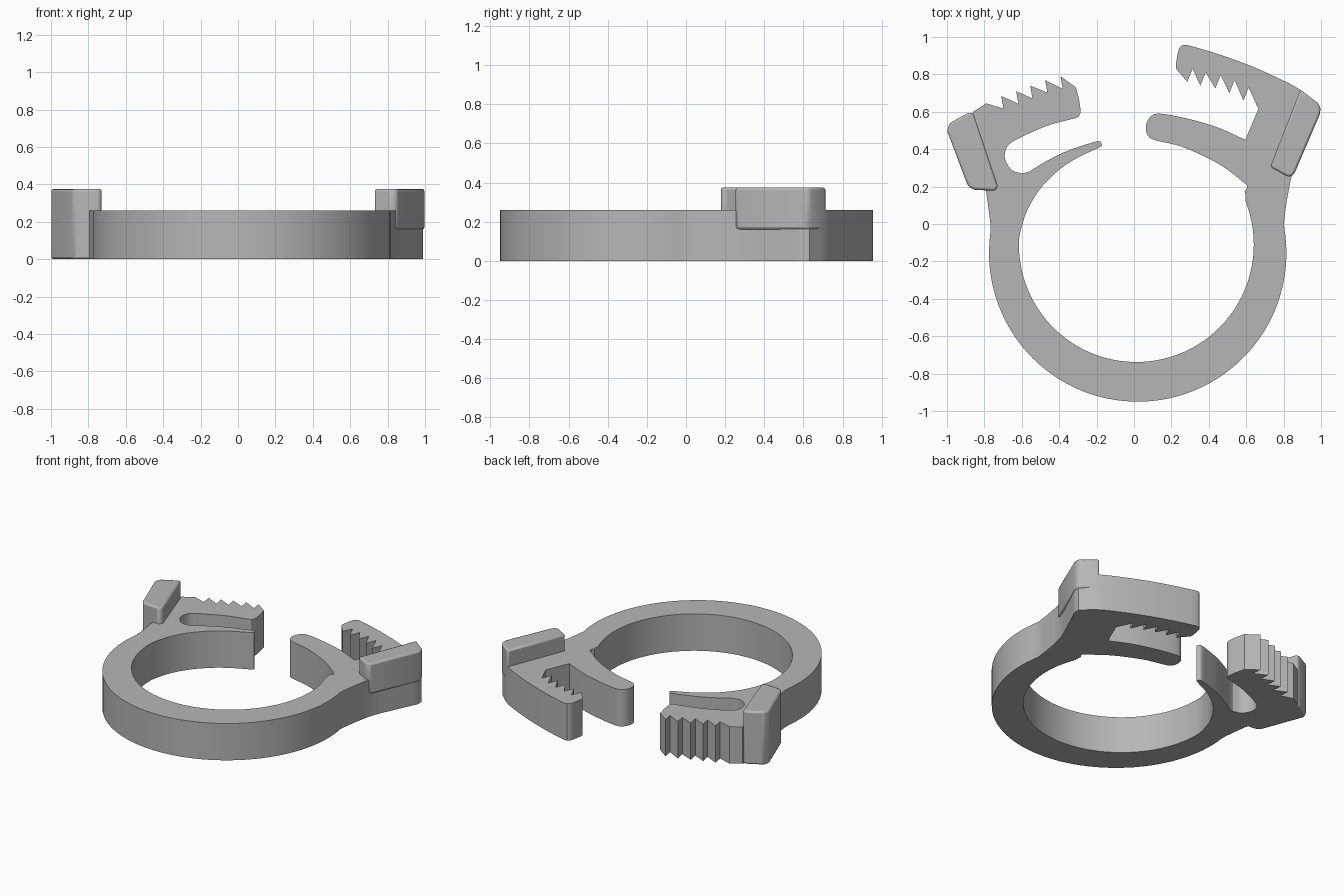
import bpy
import bmesh
from math import cos, sin, radians
from mathutils import Vector

default_cube = bpy.data.objects.get("Cube")
if default_cube:
    bpy.data.objects.remove(default_cube, do_unlink=True)

BAND_HEIGHT = 0.26
GRIP_HEIGHT = 0.375

grey = bpy.data.materials.new("plain grey plastic")
grey.use_nodes = True
grey_value = (0.47, 0.47, 0.47, 1)
grey.diffuse_color = grey_value
grey.node_tree.nodes["Principled BSDF"].inputs["Base Color"].default_value = grey_value


def arc(centre, radius, start, end, steps):
    """Points along a circular arc, with angles in degrees."""
    points = []
    for i in range(steps + 1):
        angle = radians(start + (end - start) * i / steps)
        points.append((centre[0] + radius * cos(angle), centre[1] + radius * sin(angle)))
    return points


def smooth(points, steps=5):
    """A smooth curve that passes through every given point."""
    knots = [Vector(p) for p in points]
    knots = [2 * knots[0] - knots[1]] + knots + [2 * knots[-1] - knots[-2]]
    result = []
    for a, b, c, d in zip(knots, knots[1:], knots[2:], knots[3:]):
        for i in range(steps):
            t = i / steps
            result.append(0.5 * (2 * b + (c - a) * t + (2 * a - 5 * b + 4 * c - d) * t ** 2
                                 + (3 * b - a - 3 * c + d) * t ** 3))
    return [tuple(p) for p in result] + [points[-1]]


def saw_teeth(tips, root_offset):
    """Each tip is followed by a root, set back by the offset."""
    points = []
    for x, y in tips:
        points += [(x, y), (x + root_offset[0], y + root_offset[1])]
    return points


def extrude_outline(name, outline, bottom, top, bevel=0):
    """Turn a closed plan outline into an upright solid."""
    clean = []
    for p in outline:
        if not clean or (Vector(p) - Vector(clean[-1])).length > 0.001:
            clean.append(p)
    bm = bmesh.new()
    face = bm.faces.new([bm.verts.new((x, y, bottom)) for x, y in clean])
    extruded = bmesh.ops.extrude_face_region(bm, geom=[face])["geom"]
    top_verts = [v for v in extruded if isinstance(v, bmesh.types.BMVert)]
    bmesh.ops.translate(bm, verts=top_verts, vec=(0, 0, top - bottom))
    bmesh.ops.recalc_face_normals(bm, faces=bm.faces)
    mesh = bpy.data.meshes.new(name)
    bm.to_mesh(mesh)
    bm.free()
    mesh.materials.append(grey)
    obj = bpy.data.objects.new(name, mesh)
    bpy.context.collection.objects.link(obj)
    if bevel:
        modifier = obj.modifiers.new("soft edges", "BEVEL")
        modifier.width = bevel
        modifier.segments = 2
        modifier.limit_method = "ANGLE"
    bpy.ops.object.select_all(action="DESELECT")
    obj.select_set(True)
    bpy.context.view_layer.objects.active = obj
    bpy.ops.object.shade_smooth_by_angle(angle=radians(30))
    return obj


# Outside of the ring, running round the front
outer_ring = arc((0.02, -0.155), 0.795, 172, 371, 56)

# Left side: flare, toothed upper jaw and rounded lower finger
left_flare = smooth([(0.805, 0.04), (0.82, 0.14), (0.85, 0.28), (0.91, 0.42), (0.99, 0.59)])
upper_jaw_back = smooth([(0.99, 0.63), (0.89, 0.717), (0.75, 0.79), (0.6, 0.855),
                         (0.43, 0.915), (0.285, 0.957)])
upper_jaw_tip = smooth([(0.26, 0.957), (0.24, 0.935), (0.225, 0.86), (0.225, 0.83)], 3)
upper_jaw_teeth = saw_teeth([(0.285, 0.76), (0.355, 0.74), (0.435, 0.725),
                             (0.51, 0.7), (0.585, 0.66)], (0.028, 0.07))
jaw_throat = [(0.665, 0.615), (0.595, 0.45)]
finger = smooth([(0.595, 0.45), (0.45, 0.515), (0.3, 0.56), (0.14, 0.59),
                 (0.085, 0.57), (0.063, 0.515), (0.08, 0.465), (0.125, 0.445),
                 (0.25, 0.415), (0.4, 0.35), (0.5, 0.29), (0.605, 0.207)])
hinge_nick = [(0.606, 0.195), (0.592, 0.175), (0.596, 0.155)]

# Inside of the ring, running back round the front
inner_ring = arc((0.0125, -0.11), 0.628, 22, -183, 56)

# Right side: thin tongue, slot and toothed lower jaw
tongue = smooth([(-0.605, -0.03), (-0.57, 0.075), (-0.5, 0.19), (-0.4, 0.29),
                 (-0.3, 0.355), (-0.185, 0.41), (-0.172, 0.424), (-0.19, 0.443),
                 (-0.26, 0.424), (-0.37, 0.385), (-0.48, 0.33), (-0.56, 0.28)])
slot = smooth([(-0.6, 0.27), (-0.655, 0.29), (-0.69, 0.35), (-0.68, 0.41), (-0.64, 0.445),
               (-0.56, 0.485), (-0.45, 0.53), (-0.31, 0.567)])
lower_jaw_tip = smooth([(-0.295, 0.575), (-0.286, 0.6), (-0.293, 0.66), (-0.31, 0.73)], 3)
lower_jaw_teeth = saw_teeth([(-0.393, 0.79), (-0.475, 0.77), (-0.555, 0.74),
                             (-0.63, 0.71), (-0.71, 0.685)], (0.012, -0.068))
right_flare = [(-0.79, 0.645), (-0.86, 0.6), (-0.9, 0.5), (-0.81, 0.24)]
right_flare += smooth([(-0.79, 0.17), (-0.775, 0.06), (-0.768, 0)])

extrude_outline("clamp_band",
                outer_ring + left_flare + upper_jaw_back + upper_jaw_tip + upper_jaw_teeth
                + jaw_throat + finger + hinge_nick + inner_ring + tongue + slot
                + lower_jaw_tip + lower_jaw_teeth + right_flare,
                0, BAND_HEIGHT)

# Raised grips for squeezing the clamp shut
extrude_outline("left_grip",
                [(0.89, 0.718), (0.985, 0.645), (0.998, 0.62), (0.993, 0.585),
                 (0.86, 0.275), (0.845, 0.255), (0.82, 0.253), (0.728, 0.305)],
                BAND_HEIGHT - 0.1, GRIP_HEIGHT, 0.012)
extrude_outline("right_grip",
                [(-0.86, 0.595), (-0.89, 0.592), (-0.985, 0.54), (-1, 0.5), (-0.895, 0.22),
                 (-0.88, 0.195), (-0.85, 0.183), (-0.745, 0.177), (-0.726, 0.198)],
                0, GRIP_HEIGHT, 0.012)
